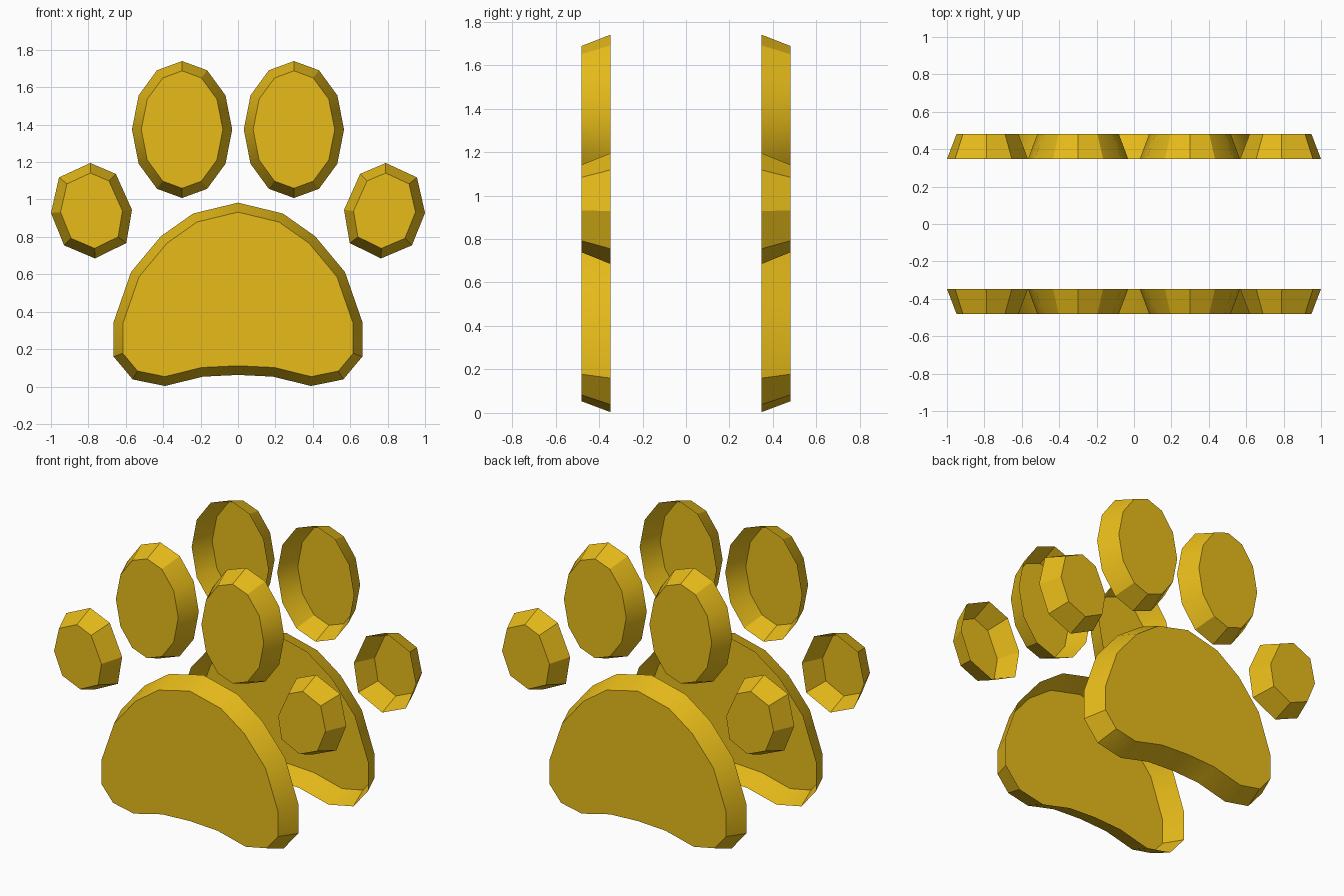
import bpy, math
from mathutils import Vector

if "Cube" in bpy.data.objects:
    bpy.data.objects.remove(bpy.data.objects["Cube"])

INNER_Y, OUTER_Y, BEVEL = 0.347, 0.481, 0.049

gold = bpy.data.materials.new("gold")
gold.diffuse_color = (0.8, 0.5, 0.01, 1)
gold.use_nodes = True
gold.node_tree.nodes["Principled BSDF"].inputs["Base Color"].default_value = gold.diffuse_color


def inset(pts, d):
    """Offset a counter-clockwise outline inwards with mitred corners."""
    out = []
    for i, p in enumerate(pts):
        a = (p - pts[i - 1]).normalized()
        b = (pts[(i + 1) % len(pts)] - p).normalized()
        na, nb = Vector((-a.y, a.x)), Vector((-b.y, b.x))
        out.append(p + (na + nb) * d / (1 + na.dot(nb)))
    return out


def pad(name, outline, mirror_x):
    """Shell with tapered walls and a flat cap, open at the back, mirrored to the rear."""
    pts = [Vector(p) for p in outline]
    n = len(pts)
    verts = [(p.x, -INNER_Y, p.y) for p in pts]
    verts += [(p.x, -OUTER_Y, p.y) for p in inset(pts, BEVEL)]
    faces = [(i, (i + 1) % n, n + (i + 1) % n, n + i) for i in range(n)]
    faces.append(tuple(range(n, 2 * n)))
    mesh = bpy.data.meshes.new(name)
    mesh.from_pydata(verts, [], faces)
    mesh.materials.append(gold)
    obj = bpy.data.objects.new(name, mesh)
    bpy.context.collection.objects.link(obj)
    bpy.ops.object.select_all(action='DESELECT')
    obj.select_set(True)
    bpy.context.view_layer.objects.active = obj
    bpy.ops.object.shade_smooth_by_angle(angle=math.radians(30))
    mod = obj.modifiers.new("mirror", 'MIRROR')
    mod.use_axis = (mirror_x, True, False)
    mod.use_mirror_merge = False
    return obj


# Main pad: right half of the outline, bottom centre to top centre
half = [(0, 0.062), (0.187, 0.053), (0.39, 0.003), (0.563, 0.038), (0.665, 0.16),
        (0.665, 0.345), (0.572, 0.612), (0.413, 0.803), (0.24, 0.925), (0, 0.983)]
pad("palm_pad", half + [(-x, z) for x, z in half[-2:0:-1]], False)

# Middle toes: twelve-sided ovals
oval = [(0.299 + 0.268 * math.cos(k * math.pi / 6), 1.374 + 0.366 * math.sin(k * math.pi / 6))
        for k in range(12)]
pad("middle_toe", oval, True)

# Side toes: tilted eight-sided ovals
pad("side_toe", [(0.765, 0.685), (0.93, 0.755), (1.0, 0.928), (0.957, 1.118),
                 (0.79, 1.195), (0.653, 1.137), (0.567, 0.945), (0.597, 0.767)], True)
